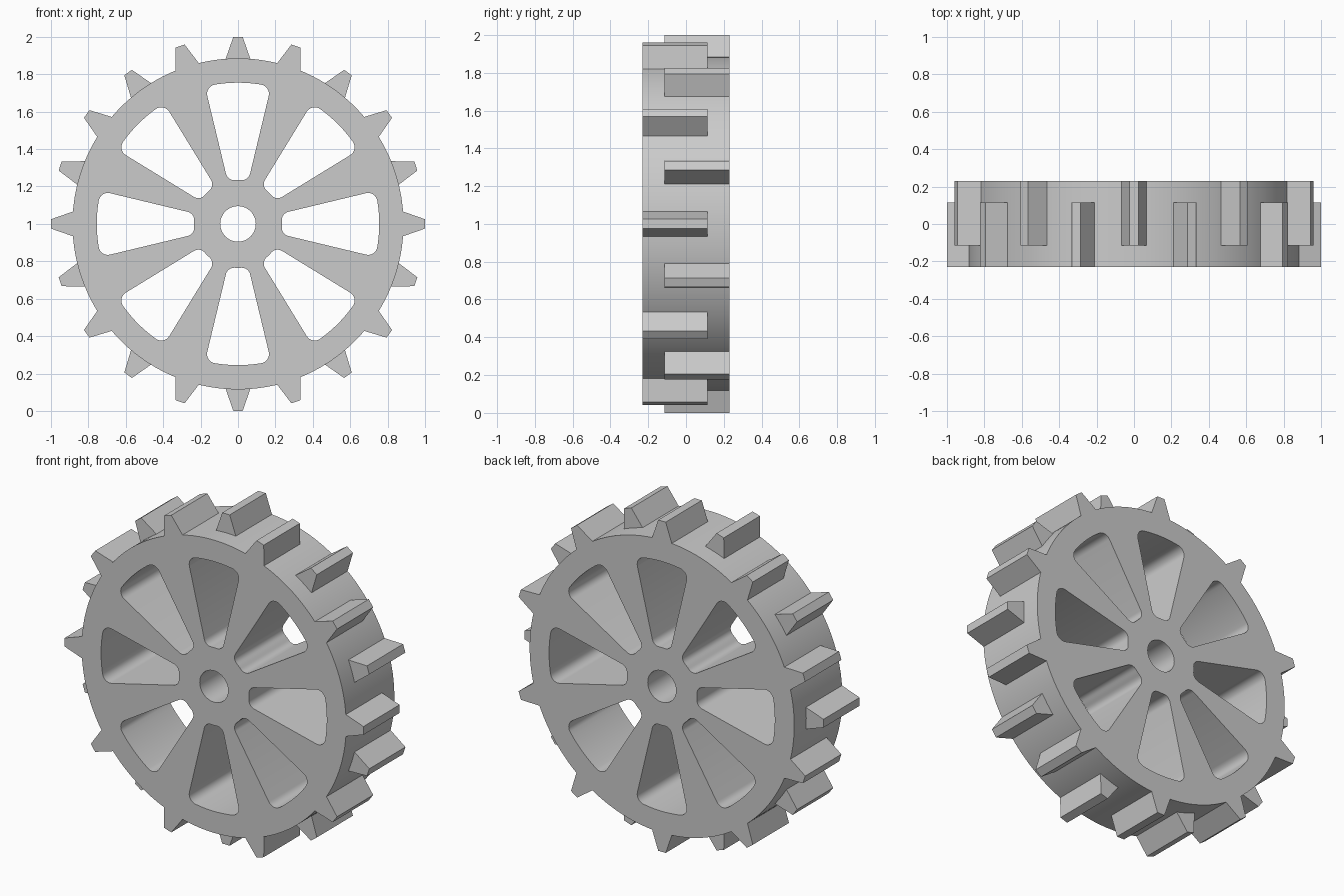
import bpy, bmesh, math
from mathutils import Matrix

if "Cube" in bpy.data.objects:
    bpy.data.objects.remove(bpy.data.objects["Cube"])

HALF_DEPTH = 0.23      # half thickness of the wheel
RIM_R = 0.885          # rim radius without teeth
TEETH = 20
HOLES = 8

grey = bpy.data.materials.new("grey metal")
grey.diffuse_color = (0.6, 0.6, 0.6, 1)
grey.use_nodes = True
grey.node_tree.nodes["Principled BSDF"].inputs["Base Color"].default_value = grey.diffuse_color


def polar(r, a):
    return (r * math.cos(a), r * math.sin(a))


def circle(r, n):
    return [polar(r, 2 * math.pi * i / n) for i in range(n)]


def arc(cx, cy, r, a0, a1, n):
    return [(cx + r * math.cos(a0 + (a1 - a0) * i / n),
             cy + r * math.sin(a0 + (a1 - a0) * i / n)) for i in range(n + 1)]


def spoke_gap(turn):
    """Rounded ring sector between two spokes, centred on angle turn."""
    r_in, r_out, half = 0.235, 0.755, math.radians(13.5)
    c_in, c_out = 0.045, 0.05
    a_in = half - math.asin(c_in / (r_in + c_in))
    a_out = half - math.asin(c_out / (r_out - c_out))
    q = math.pi / 2
    pts = arc(0, 0, r_out, -a_out, a_out, 10)
    pts += arc(*polar(r_out - c_out, a_out), c_out, a_out, half + q, 8)[1:]
    pts += arc(*polar(r_in + c_in, a_in), c_in, half + q, a_in + 2 * q, 8)
    pts += arc(0, 0, r_in, a_in, -a_in, 4)[1:]
    pts += arc(*polar(r_in + c_in, -a_in), c_in, 2 * q - a_in, 3 * q - half, 8)[1:]
    pts += arc(*polar(r_out - c_out, -a_out), c_out, -half - q, -a_out, 8)[:-1]
    c, s = math.cos(turn), math.sin(turn)
    return [(x * c - y * s, x * s + y * c) for x, y in pts]


# Wheel body: filled outline with axle hole and spoke gaps, extruded
curve = bpy.data.curves.new("wheel_body", 'CURVE')
curve.dimensions = '2D'
curve.fill_mode = 'BOTH'
curve.extrude = HALF_DEPTH
outlines = [circle(RIM_R, 120), circle(0.095, 48)]
outlines += [spoke_gap(2 * math.pi * i / HOLES) for i in range(HOLES)]
for pts in outlines:
    spline = curve.splines.new('POLY')
    spline.points.add(len(pts) - 1)
    for p, (x, y) in zip(spline.points, pts):
        p.co = (x, y, 0, 1)
    spline.use_cyclic_u = True
body = bpy.data.objects.new("wheel_body", curve)
bpy.context.collection.objects.link(body)
bpy.context.view_layer.objects.active = body
body.select_set(True)
bpy.ops.object.convert(target='MESH')
body = bpy.context.view_layer.objects.active

# Weld the caps to the walls and stand the wheel upright
bm = bmesh.new()
bm.from_mesh(body.data)
bmesh.ops.remove_doubles(bm, verts=bm.verts, dist=1e-5)
bmesh.ops.recalc_face_normals(bm, faces=bm.faces)
bm.transform(Matrix.Translation((0, 0, 1)) @ Matrix.Rotation(math.pi / 2, 4, 'X'))
bm.to_mesh(body.data)
bm.free()
body.data.materials.clear()
body.data.materials.append(grey)
bpy.ops.object.shade_smooth_by_angle(angle=math.radians(30))


# Teeth: tapered bars, alternately flush with the back and the front
def tooth(name, angle, y0, y1):
    profile = [(-0.066, 0.8825), (0.066, 0.8825), (0.025, 1.0), (-0.025, 1.0)]
    bm = bmesh.new()
    face = bm.faces.new([bm.verts.new((x, y0, z)) for x, z in profile])
    ext = bmesh.ops.extrude_face_region(bm, geom=[face])
    bmesh.ops.translate(bm, vec=(0, y1 - y0, 0),
                        verts=[v for v in ext["geom"] if isinstance(v, bmesh.types.BMVert)])
    bmesh.ops.recalc_face_normals(bm, faces=bm.faces)
    bm.transform(Matrix.Translation((0, 0, 1)) @ Matrix.Rotation(angle, 4, 'Y'))
    mesh = bpy.data.meshes.new(name)
    bm.to_mesh(mesh)
    bm.free()
    mesh.materials.append(grey)
    bpy.context.collection.objects.link(bpy.data.objects.new(name, mesh))


for i in range(TEETH):
    angle = 2 * math.pi * i / TEETH
    if i % 2 == 0:
        tooth(f"back_tooth_{i}", angle, -0.115, HALF_DEPTH)
    else:
        tooth(f"front_tooth_{i}", angle, -HALF_DEPTH, 0.115)
